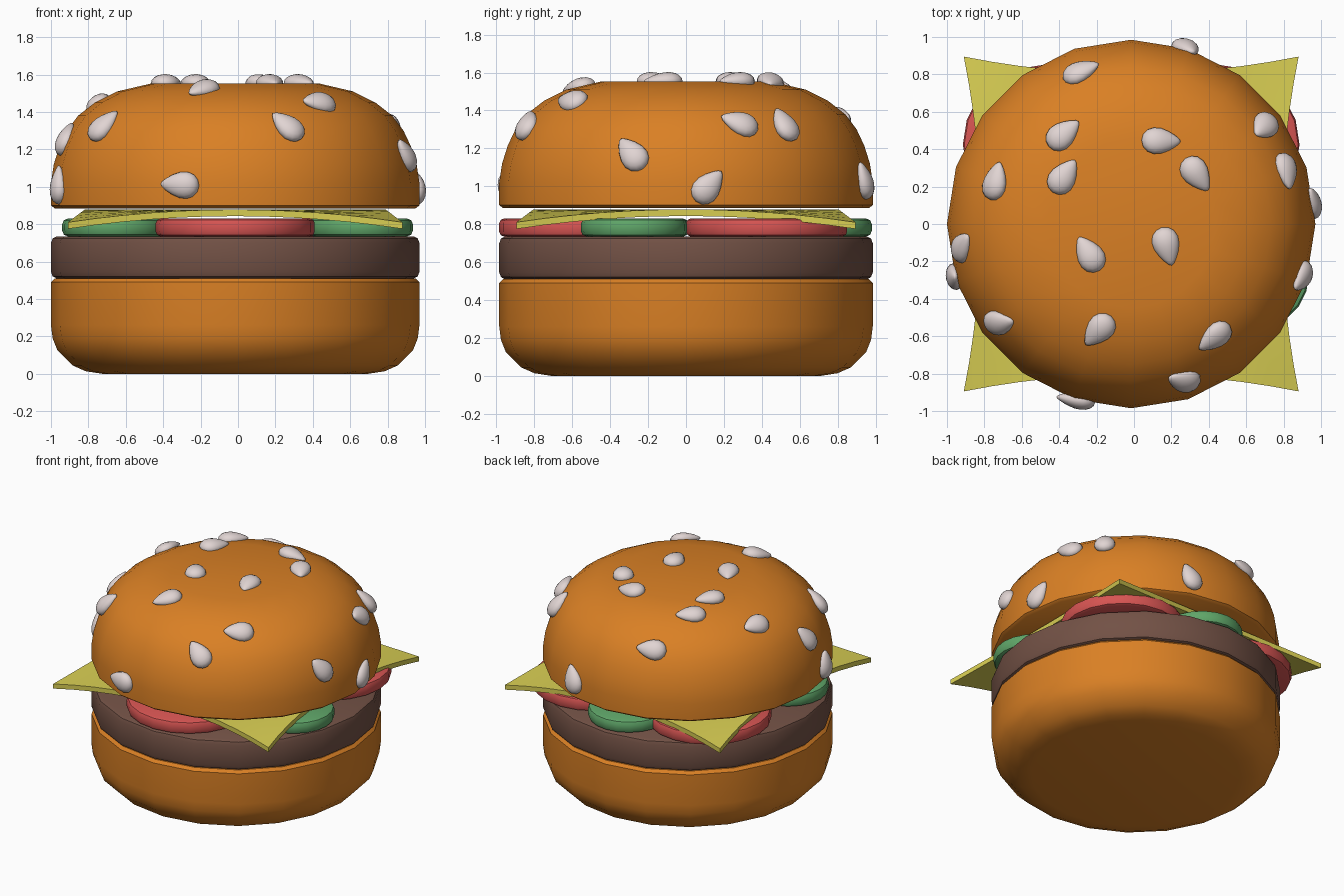
import bpy, bmesh, math
from mathutils import Vector, Matrix
from mathutils.bvhtree import BVHTree

if "Cube" in bpy.data.objects:
    bpy.data.objects.remove(bpy.data.objects["Cube"])

CX = -0.015      # axis of the stack
SIDES = 20


def material(name, rgb):
    m = bpy.data.materials.new(name)
    m.diffuse_color = (*rgb, 1)
    m.use_nodes = True
    m.node_tree.nodes["Principled BSDF"].inputs["Base Color"].default_value = m.diffuse_color
    return m


BUN = material("bun orange", (0.70, 0.216, 0.018))
MEAT = material("patty brown", (0.17, 0.083, 0.06))
RED = material("tomato red", (0.68, 0.09, 0.085))
GREEN = material("pickle green", (0.115, 0.38, 0.14))
YELLOW = material("cheese yellow", (0.68, 0.61, 0.085))
CREAM = material("seed cream", (0.75, 0.66, 0.65))


def finish(bm, name, mat, angle=40):
    bmesh.ops.recalc_face_normals(bm, faces=bm.faces)
    me = bpy.data.meshes.new(name)
    bm.to_mesh(me)
    bm.free()
    ob = bpy.data.objects.new(name, me)
    bpy.context.collection.objects.link(ob)
    me.materials.append(mat)
    bpy.ops.object.select_all(action='DESELECT')
    ob.select_set(True)
    bpy.context.view_layer.objects.active = ob
    bpy.ops.object.shade_smooth_by_angle(angle=math.radians(angle))
    return ob


def lathe(name, profile, mat, x=CX, y=0.0):
    """Turn a (radius, z) profile around a vertical axis, with flat caps."""
    bm = bmesh.new()
    rings = []
    for r, z in profile:
        rings.append([bm.verts.new((x + r * math.cos(2 * math.pi * i / SIDES),
                                    y + r * math.sin(2 * math.pi * i / SIDES), z))
                      for i in range(SIDES)])
    for a, b in zip(rings, rings[1:]):
        for i in range(SIDES):
            j = (i + 1) % SIDES
            bm.faces.new((a[i], a[j], b[j], b[i]))
    bm.faces.new(rings[0][::-1])
    bm.faces.new(rings[-1])
    return finish(bm, name, mat)


# Bottom bun and patty
lathe("bottom_bun", [(0.71, 0), (0.80, 0.014), (0.87, 0.045), (0.95, 0.125), (0.976, 0.19),
                     (0.985, 0.26), (0.985, 0.49), (0.965, 0.51)], BUN)
lathe("patty", [(0.955, 0.51), (0.976, 0.521), (0.985, 0.545), (0.985, 0.70),
                (0.976, 0.724), (0.955, 0.735)], MEAT)


# Tomato and pickle slices
def slice_profile(r, b):
    lo, hi = 0.735, 0.83
    return [(r - b, lo), (r - b * 0.3, lo + b * 0.3), (r, lo + b),
            (r, hi - b), (r - b * 0.3, hi - b * 0.3), (r - b, hi)]


for i, (x, y) in enumerate([(CX, -0.56), (0.46, 0.425), (-0.49, 0.425)]):
    lathe(f"tomato_slice_{i + 1}", slice_profile(0.425, 0.025), RED, x, y)
for i, (x, y) in enumerate([(0.655, -0.275), (-0.66, -0.265), (CX, 0.70)]):
    lathe(f"pickle_slice_{i + 1}", slice_profile(0.28, 0.03), GREEN, x, y)

# Cheese sheet with drooping corners and pinched sides
N = 12
bm = bmesh.new()
grid = {}
for layer in (0, 1):
    for i in range(N + 1):
        for j in range(N + 1):
            u, v = 2 * i / N - 1, 2 * j / N - 1
            x = u * (0.895 - 0.09 * (1 - v * v))
            y = v * (0.895 - 0.09 * (1 - u * u))
            z = 0.843 - 0.068 * u * u * v * v + 0.035 * layer
            grid[layer, i, j] = bm.verts.new((CX + x, y, z))
for i in range(N):
    for layer in (0, 1):
        for j in range(N):
            bm.faces.new([grid[layer, i + a, j + b] for a, b in ((0, 0), (1, 0), (1, 1), (0, 1))])
    for k in (0, N):
        bm.faces.new((grid[0, i, k], grid[0, i + 1, k], grid[1, i + 1, k], grid[1, i, k]))
        bm.faces.new((grid[0, k, i], grid[0, k, i + 1], grid[1, k, i + 1], grid[1, k, i]))
finish(bm, "cheese", YELLOW)

# Top bun
top = lathe("top_bun", [(0.965, 0.885), (0.985, 0.90), (0.985, 1.02), (0.97, 1.12), (0.94, 1.215),
                        (0.90, 1.30), (0.84, 1.38), (0.75, 1.45), (0.63, 1.51), (0.45, 1.552)], BUN)
tree = BVHTree.FromPolygons([v.co for v in top.data.vertices],
                            [tuple(p.vertices) for p in top.data.polygons])


# Sesame seeds: teardrops laid on the dome, each with a place and a tip direction
def seed(name, place, tip):
    loc, normal, _, _ = tree.find_nearest(Vector(place))
    x_axis = Vector(tip)
    x_axis = (x_axis - normal * x_axis.dot(normal)).normalized()
    y_axis = normal.cross(x_axis)
    bm = bmesh.new()
    bmesh.ops.create_uvsphere(bm, u_segments=16, v_segments=10, radius=1)
    for v in bm.verts:
        taper = 1 - 0.38 * v.co.x - 0.12 * v.co.x ** 2
        v.co = Vector((v.co.x * 0.105, v.co.y * 0.069 * taper, v.co.z * 0.046 * taper))
    m = Matrix((x_axis, y_axis, normal)).transposed().to_4x4()
    m.translation = loc + normal * 0.002
    bm.transform(m)
    finish(bm, name, CREAM, 60)


# Seeds on the crown: x, y, z, tip angle seen from above
crown = [(-0.29, 0.83, 1.37, 18), (-0.375, 0.48, 1.51, 40), (-0.375, 0.255, 1.55, 55),
         (-0.74, 0.23, 1.44, 75), (-0.24, -0.16, 1.55, 122), (0.175, -0.12, 1.55, -75),
         (0.145, 0.445, 1.55, 0), (0.335, 0.265, 1.55, -55), (0.43, -0.605, 1.45, 215),
         (-0.19, -0.57, 1.52, 230)]
for i, (x, y, z, a) in enumerate(crown):
    a = math.radians(a)
    seed(f"crown_seed_{i + 1}", (x, y, z), (math.cos(a), math.sin(a), 0))

# Seeds on the sides: place, tip direction
sides = [((-0.92, -0.12, 1.26), (0.1, 0.6, 1)), ((-0.95, -0.28, 1.01), (0, 0, 1)),
         ((0.69, 0.515, 1.32), (0, 0, 1)), ((0.81, 0.28, 1.33), (0, -1, 0.2)),
         ((0.96, 0.12, 1.00), (0, 0.7, 0.8)), ((0.89, -0.285, 1.17), (0, -0.6, 0.8)),
         ((-0.71, -0.52, 1.32), (0.6, 0, 0.8)), ((0.26, -0.83, 1.32), (-0.65, 0, 0.75)),
         ((-0.31, -0.93, 1.01), (-1, 0, 0.05)), ((0.28, 0.93, 1.03), (0.4, 0, 1))]
for i, (place, tip) in enumerate(sides):
    seed(f"side_seed_{i + 1}", place, tip)
